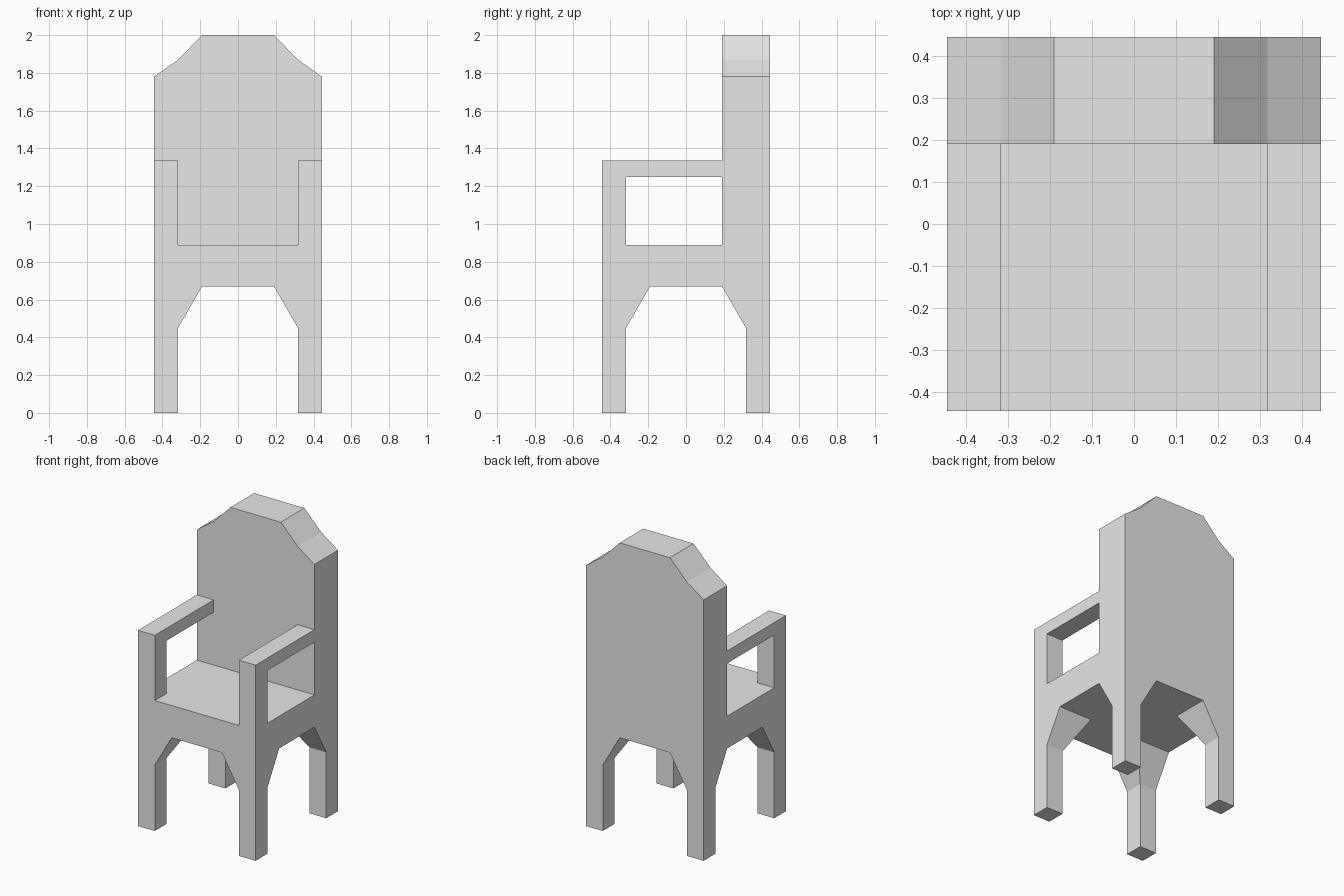
import bpy
import bmesh

old = bpy.data.objects.get("Cube")
if old:
    bpy.data.objects.remove(old, do_unlink=True)

# One plain grey for the whole chair
grey = bpy.data.materials.new("plain_grey")
grey.use_nodes = True
grey.diffuse_color = (0.8, 0.8, 0.8, 1)
grey.node_tree.nodes["Principled BSDF"].inputs["Base Color"].default_value = grey.diffuse_color

OUT, MID, INN = 0.444, 0.317, 0.19      # outer face, post inside, arch inside
KNEE, UNDER, SEAT = 0.45, 0.67, 0.89    # heights
ARM_LOW, ARM_TOP = 1.25, 1.335


def finish(name, bm):
    bmesh.ops.recalc_face_normals(bm, faces=bm.faces)
    mesh = bpy.data.meshes.new(name)
    bm.to_mesh(mesh)
    bm.free()
    mesh.materials.append(grey)
    obj = bpy.data.objects.new(name, mesh)
    bpy.context.collection.objects.link(obj)
    return obj


def box(name, x, y, z):
    bm = bmesh.new()
    bmesh.ops.create_cube(bm, size=1)
    for v in bm.verts:
        v.co = [r[0] if c < 0 else r[1] for c, r in zip(v.co, (x, y, z))]
    return finish(name, bm)


def leg(name, sx, sy):
    """Square post that flares inward in both directions under the seat."""
    bm = bmesh.new()
    rings = []
    for z, inner in ((0, MID), (KNEE, MID), (UNDER, INN)):
        corners = ((OUT, OUT), (inner, OUT), (inner, inner), (OUT, inner))
        rings.append([bm.verts.new((sx * x, sy * y, z)) for x, y in corners])
    for low, high in zip(rings, rings[1:]):
        for i in range(4):
            j = (i + 1) % 4
            bm.faces.new((low[i], low[j], high[j], high[i]))
    bm.faces.new(rings[0])
    bm.faces.new(rings[-1])
    return finish(name, bm)


# Seat block
box("seat", (-OUT, OUT), (-OUT, INN), (UNDER, SEAT))

# Tall back with a stepped, bevelled crown
half = [(OUT, UNDER), (OUT, 1.78), (MID, 1.87), (INN, 2.0)]
outline = half + [(-x, z) for x, z in reversed(half)]
bm = bmesh.new()
panel = bm.faces.new([bm.verts.new((x, INN, z)) for x, z in outline])
extruded = bmesh.ops.extrude_face_region(bm, geom=[panel], use_keep_orig=True)
moved = [g for g in extruded["geom"] if isinstance(g, bmesh.types.BMVert)]
bmesh.ops.translate(bm, verts=moved, vec=(0, OUT - INN, 0))
finish("backrest", bm)

# Legs, arm posts and arm rails
for side, sx in (("left", 1), ("right", -1)):
    for end, sy in (("front", -1), ("back", 1)):
        leg(f"{end}_{side}_leg", sx, sy)
    span = sorted((sx * MID, sx * OUT))
    box(f"{side}_arm_post", span, (-OUT, -MID), (SEAT, ARM_LOW))
    box(f"{side}_arm_rail", span, (-OUT, INN), (ARM_LOW, ARM_TOP))
